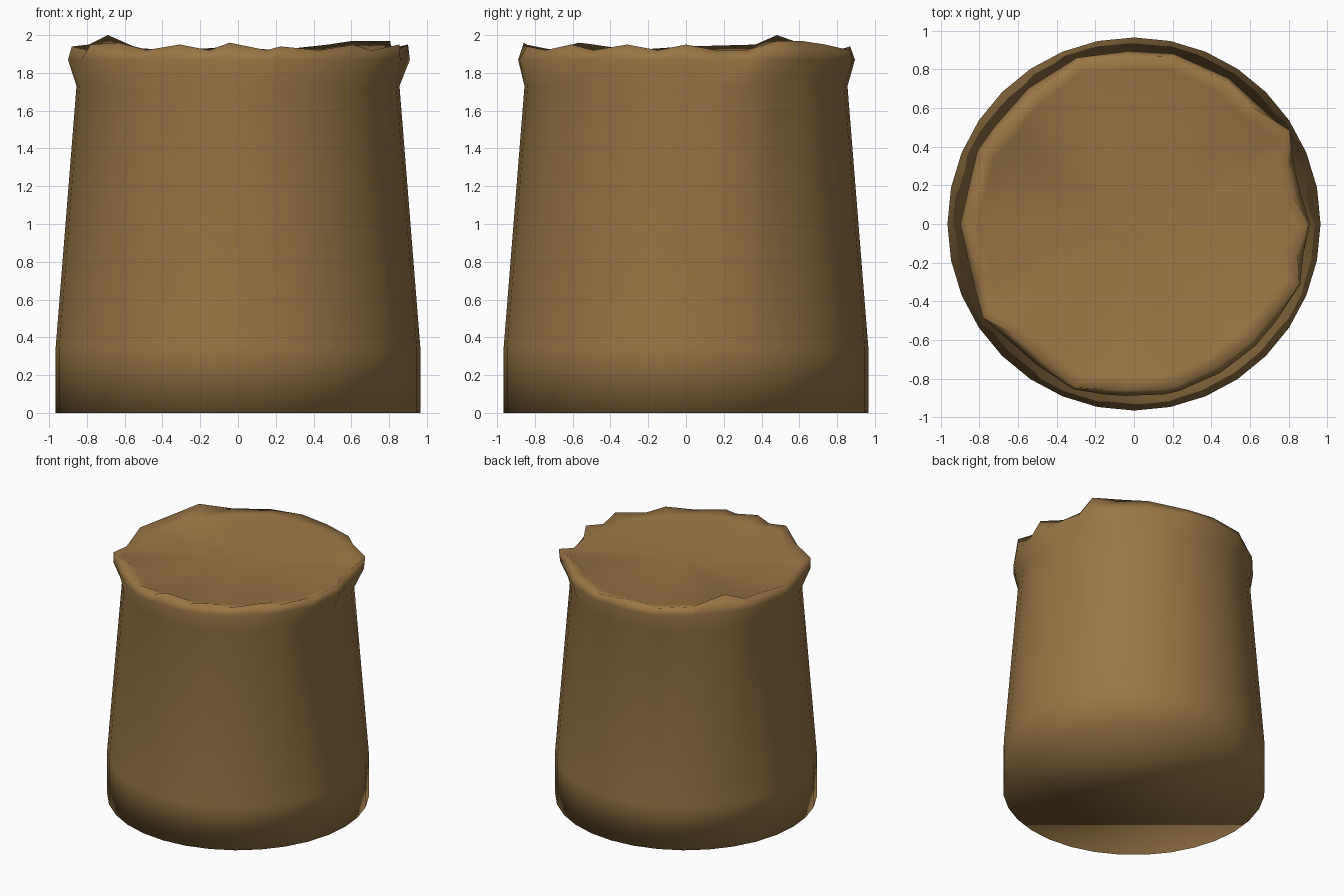
import bpy, bmesh
from math import radians, cos, sin, pi

if "Cube" in bpy.data.objects:
    bpy.data.objects.remove(bpy.data.objects["Cube"])

SIDES = 32

# Broken rim: angle in degrees, radius, height
RIM = [(0, .92, 1.95), (11, .85, 1.92), (22, .87, 1.92), (31, .96, 1.97),
       (45, .88, 1.97), (57, .90, 1.95), (77, .91, 1.92), (92, .89, 1.94),
       (109, .92, 1.92), (128, .88, 1.93), (145, .86, 2.0), (155, .89, 1.95),
       (180, .90, 1.94), (200, .87, 1.92), (212, .94, 1.95), (222, .87, 1.96),
       (235, .87, 1.92), (250, .92, 1.95), (260, .89, 1.92), (267, .88, 1.96),
       (280, .89, 1.92), (285, .89, 1.94), (300, .88, 1.92), (315, .88, 1.95),
       (325, .88, 1.92), (340, .93, 1.95), (350, .88, 1.92)]

bm = bmesh.new()


def ring(points):
    verts = [bm.verts.new((r * cos(a), r * sin(a), z)) for a, r, z in points]
    edges = [bm.edges.new((verts[i - 1], verts[i])) for i in range(len(verts))]
    return verts, edges


def circle(r, z):
    return ring([(2 * pi * i / SIDES, r, z) for i in range(SIDES)])


# Trunk: straight foot, then a tapering wall
foot, foot_e = circle(0.965, 0)
shoulder, shoulder_e = circle(0.965, 0.35)
neck, neck_e = circle(0.855, 1.73)
# Flared lip, jagged rim and sunken cut face
lip, lip_e = ring([(radians(a), 0.5 * r + 0.45, 1.87) for a, r, z in RIM])
rim, rim_e = ring([(radians(a), r - 0.02, z) for a, r, z in RIM])
inner, inner_e = ring([(radians(a), r - 0.09, 1.915) for a, r, z in RIM])

rows = [foot_e, shoulder_e, neck_e, lip_e, rim_e, inner_e]
for low, high in zip(rows, rows[1:]):
    bmesh.ops.bridge_loops(bm, edges=low + high)
bm.faces.new(foot[::-1])
centre = bm.verts.new((0, 0, 1.91))
for i in range(len(inner)):
    bm.faces.new((inner[i - 1], inner[i], centre))
bmesh.ops.recalc_face_normals(bm, faces=bm.faces)
for f in bm.faces:
    f.smooth = True

mesh = bpy.data.meshes.new("tree_stump")
bm.to_mesh(mesh)
bm.free()
stump = bpy.data.objects.new("tree_stump", mesh)
bpy.context.collection.objects.link(stump)

# Brown bark
bark = bpy.data.materials.new("bark_brown")
bark.diffuse_color = (0.32, 0.18, 0.06, 1)
bark.use_nodes = True
bark.node_tree.nodes["Principled BSDF"].inputs["Base Color"].default_value = bark.diffuse_color
mesh.materials.append(bark)
